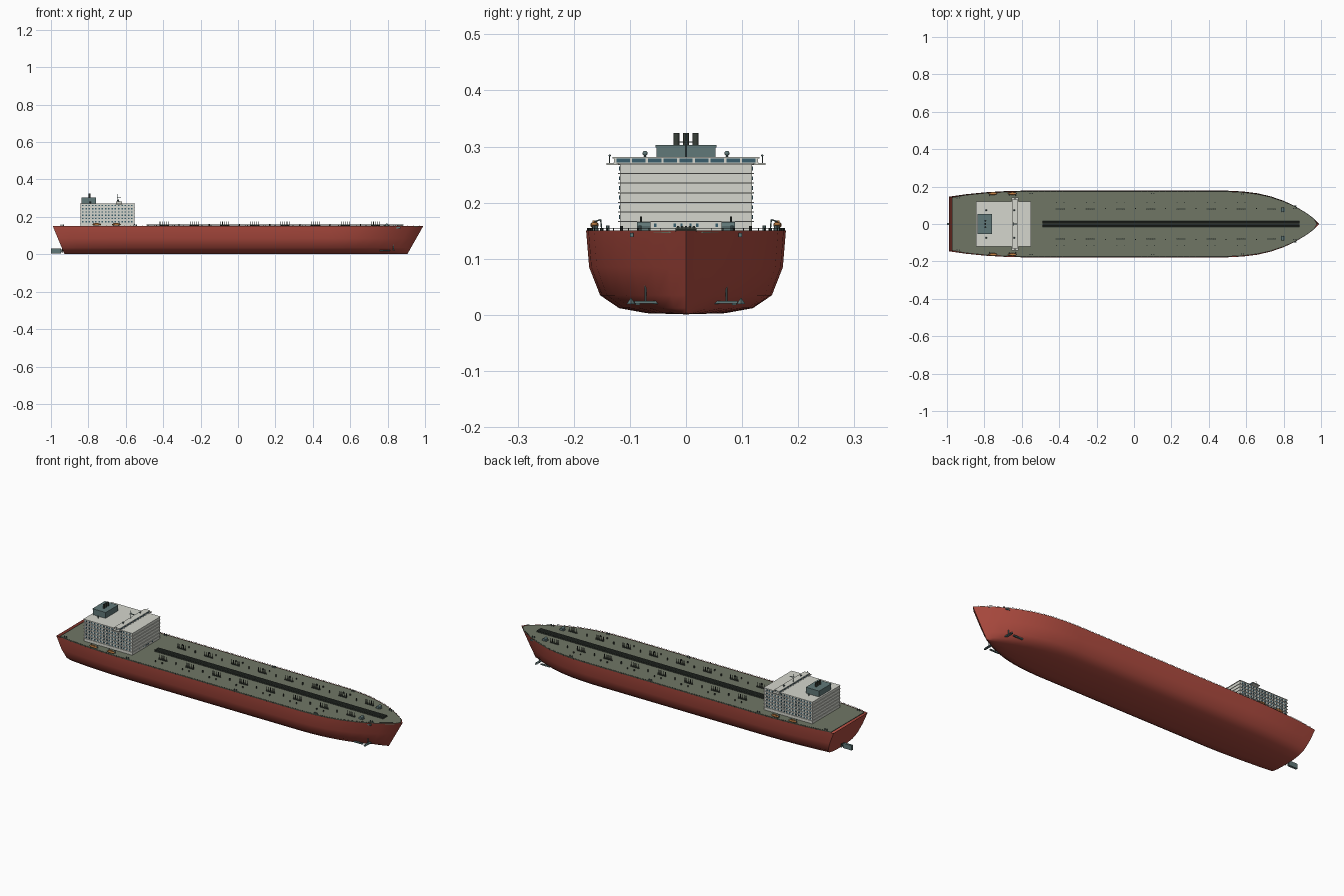
import bpy, bmesh, math
from mathutils import Matrix, Vector

if "Cube" in bpy.data.objects:
    bpy.data.objects.remove(bpy.data.objects["Cube"])


def mat(name, r, g, b):
    m = bpy.data.materials.new(name)
    m.diffuse_color = (r, g, b, 1)
    m.use_nodes = True
    m.node_tree.nodes["Principled BSDF"].inputs["Base Color"].default_value = m.diffuse_color
    return m


RED = mat("hull_red", 0.42, 0.07, 0.05)
DECK = mat("deck_green", 0.16, 0.18, 0.13)
WHITE = mat("house_white", 0.66, 0.67, 0.61)
TEAL = mat("steel_teal", 0.12, 0.19, 0.19)
DARK = mat("dark_steel", 0.04, 0.05, 0.04)
GLASS = mat("window_blue", 0.04, 0.11, 0.15)
ORANGE = mat("boat_orange", 0.55, 0.22, 0.06)


def finish(bm, name, material, smooth=False):
    bmesh.ops.recalc_face_normals(bm, faces=bm.faces)
    me = bpy.data.meshes.new(name)
    bm.to_mesh(me)
    bm.free()
    me.materials.append(material)
    ob = bpy.data.objects.new(name, me)
    bpy.context.collection.objects.link(ob)
    if smooth:
        bpy.context.view_layer.objects.active = ob
        ob.select_set(True)
        bpy.ops.object.shade_smooth_by_angle(angle=math.radians(35))
        ob.select_set(False)
    return ob


def box(bm, x0, x1, y0, y1, z0, z1):
    m = Matrix.Translation(((x0 + x1) / 2, (y0 + y1) / 2, (z0 + z1) / 2))
    bmesh.ops.create_cube(bm, size=1, matrix=m @ Matrix.Diagonal((x1 - x0, y1 - y0, z1 - z0, 1)))


def rod(bm, a, b, r, n=8):
    a, b = Vector(a), Vector(b)
    d = b - a
    m = Matrix.Translation((a + b) / 2) @ d.to_track_quat('Z', 'Y').to_matrix().to_4x4()
    bmesh.ops.create_cone(bm, cap_ends=True, segments=n, radius1=r, radius2=r, depth=d.length, matrix=m)


def ball(bm, p, sx, sy, sz):
    m = Matrix.Translation(p) @ Matrix.Diagonal((sx, sy, sz, 1))
    bmesh.ops.create_uvsphere(bm, u_segments=12, v_segments=8, radius=1, matrix=m)


# Hull plan: deck x, half width
PLAN = [(-.99, .146), (-.9, .159), (-.8, .169), (-.7, .175), (-.6, .178), (-.2, .178), (.2, .178),
        (.5, .178), (.58, .174), (.66, .164), (.73, .148), (.8, .124), (.86, .096), (.92, .06),
        (.96, .031), (.99, 0)]
# Cross-section: width fraction, height
SECTION = [(1, .15), (.97, .085), (.86, .035), (.67, .012), (.39, .003), (0, .001)]


def width(x):
    for (x0, w0), (x1, w1) in zip(PLAN, PLAN[1:]):
        if x0 <= x <= x1:
            return w0 + (w1 - w0) * (x - x0) / (x1 - x0)
    return 0


# Hull shell with raked bow and stern
bm = bmesh.new()
ring = SECTION + [(-f, z) for f, z in SECTION[-2::-1]]
rows = []
for x, w in PLAN:
    k = .914 if x > 0 else .937
    rows.append([bm.verts.new((x * (k + (1 - k) * z / .15), w * f, z)) for f, z in ring])
for a, b in zip(rows, rows[1:]):
    for i in range(len(ring) - 1):
        bm.faces.new((a[i], a[i + 1], b[i + 1], b[i]))
bm.faces.new(rows[0])
bmesh.ops.remove_doubles(bm, verts=bm.verts, dist=1e-5)
finish(bm, "hull", RED, True)

# Main deck plate, inset from the hull edge
bm = bmesh.new()
edge = [(max(x, -.972) if x < .98 else .978, max(w * .975, .001)) for x, w in PLAN]
f = bm.faces.new([bm.verts.new((x, w, .146)) for x, w in edge] +
                 [bm.verts.new((x, -w, .146)) for x, w in reversed(edge)])
up = bmesh.ops.extrude_face_region(bm, geom=[f])["geom"]
bmesh.ops.translate(bm, vec=(0, 0, .004), verts=[v for v in up if isinstance(v, bmesh.types.BMVert)])
finish(bm, "main_deck", DECK)

# Deck edge railing
bm = bmesh.new()
for s in (1, -1):
    pts = [(-.96 + i * .0322, s * width(-.96 + i * .0322) * .985) for i in range(61)]
    for i, (x, y) in enumerate(pts):
        rod(bm, (x, y, .149), (x, y, .155), .0008, 4)
        if i:
            rod(bm, (*pts[i - 1], .1545), (x, y, .1545), .0005, 4)
finish(bm, "deck_railing", DARK)

# Accommodation block: stacked walls and overhanging floor slabs
N, Z0, H = 7, .150, .0172
bm, slabs, win = bmesh.new(), bmesh.new(), bmesh.new()
for i in range(N):
    z = Z0 + i * H
    box(bm, -.842, -.553, -.118, .118, z, z + H - .002)
    box(slabs, -.845, -.55, -.121, .121, z + H - .002, z + H)
    if 0 < i:
        for j in range(16):
            x = -.83 + j * .0175
            for s in (1, -1):
                box(win, x - .004, x + .004, s * .1185 - .001, s * .1185 + .001, z + .004, z + .011)
ROOF = Z0 + N * H
for y in (-.055, -.02, -.008, .008, .02, .055):
    box(win, -.5535, -.552, y - .002, y + .002, .157, .163)
finish(bm, "accommodation_walls", WHITE)
finish(slabs, "accommodation_floors", WHITE)
finish(win, "cabin_windows", GLASS)

# Wheelhouse strip, bridge wings and window posts
bm = bmesh.new()
box(bm, -.655, -.618, -.142, .142, .267, ROOF + .0005)
box(bm, -.652, -.621, -.129, .129, ROOF, .272)
box(bm, -.653, -.62, -.131, .131, .279, .281)
for i in range(10):
    y = -.126 + i * .028
    box(bm, -.6525, -.6205, y - .002, y + .002, .271, .28)
finish(bm, "wheelhouse", WHITE)
bm = bmesh.new()
box(bm, -.651, -.622, -.128, .128, .272, .279)
finish(bm, "wheelhouse_windows", GLASS)

# Funnel with exhaust pipes
bm = bmesh.new()
box(bm, -.836, -.76, -.053, .053, ROOF, .298)
box(bm, -.838, -.758, -.054, .054, .298, .303)
finish(bm, "funnel", TEAL)
bm = bmesh.new()
for y in (-.017, 0, .017):
    rod(bm, (-.795, y, .302), (-.795, y, .324), .0052, 12)
finish(bm, "exhaust_pipes", DARK, True)

# Radar mast, radomes and wing lamps
bm = bmesh.new()
rod(bm, (-.645, 0, .28), (-.645, 0, .322), .0015)
rod(bm, (-.645, -.012, .308), (-.645, .012, .308), .001)
box(bm, -.646, -.625, -.002, .002, .305, .3075)
for s in (1, -1):
    rod(bm, (-.636, s * .136, .27), (-.636, s * .136, .284), .0008)
    ball(bm, (-.636, s * .136, .284), .002, .002, .002)
    for x, z in ((-.79, ROOF), (-.64, .28)):
        rod(bm, (x, s * .073, z), (x, s * .073, z + .006), .0015)
        ball(bm, (x, s * .073, z + .008), .0045, .0045, .0045)
finish(bm, "radar_mast_and_domes", TEAL, True)

# Lifeboats and davits
bm, dav = bmesh.new(), bmesh.new()
for x in (-.755, -.65):
    for s in (1, -1):
        ball(bm, (x, s * .163, .16), .024, .0075, .006)
        box(bm, x - .012, x + .010, s * .163 - .004, s * .163 + .004, .162, .168)
        for d in (-.017, .017):
            rod(dav, (x + d, s * .15, .149), (x + d, s * .152, .17), .0012, 6)
            rod(dav, (x + d, s * .152, .17), (x + d, s * .163, .166), .0012, 6)
finish(bm, "lifeboats", ORANGE, True)
finish(dav, "lifeboat_davits", TEAL)

# Central pipe rack
bm = bmesh.new()
box(bm, -.49, .885, -.018, .018, .15, .152)
for y in (-.014, -.007, 0, .007, .014):
    rod(bm, (-.49, y, .1565), (.885, y, .1565), .0024, 8)
for i in range(29):
    x = -.485 + i * .0487
    box(bm, x - .002, x + .002, -.018, .018, .151, .156)
finish(bm, "cargo_pipe_rack", DARK, True)

# Valve clusters along both sides of the rack, with single vents between
bm, vents = bmesh.new(), bmesh.new()
for i in range(8):
    x = -.395 + i * .1615
    for s in (1, -1):
        y = s * .08
        box(bm, x - .025, x + .025, y - .002, y + .002, .15, .154)
        for j in range(5):
            px = x - .022 + j * .011
            rod(bm, (px, y, .15), (px, y, .175), .0017, 6)
        if i < 7:
            rod(vents, (x + .08, s * .083, .15), (x + .08, s * .083, .163), .003)
        if width(x) > .15:
            for d in (-.02, .02):
                rod(vents, (x + d, s * .115, .15), (x + d, s * .115, .158), .003)
finish(bm, "tank_valve_clusters", DARK)
finish(vents, "deck_vents", DARK)

# Mooring gear: winches, bollards and fairleads
bm = bmesh.new()
for s in (1, -1):
    y = s * .075
    rod(bm, (.795, y - .012, .158), (.795, y + .012, .158), .0075, 12)
    box(bm, .782, .808, y - .009, y + .009, .15, .154)
    for x in (-.94, -.55, .1, .58, .86):
        for d in (-.006, .006):
            rod(bm, (x + d, s * (width(x) - .014), .15), (x + d, s * (width(x) - .014), .159), .003)
    box(bm, .845, .868, s * .097 - .003, s * .097 + .003, .139, .146)
finish(bm, "mooring_gear", TEAL)

# Bow anchors: shank, crown and flukes
bm = bmesh.new()
for s in (1, -1):
    x, y = .832, s * .072
    rod(bm, (x, y, .02), (x, y, .053), .002)
    box(bm, x - .006, x + .006, y - .02, y + .02, .02, .025)
    for d in (-.02, .026):
        m = Matrix.Translation((x, y + s * d, .025))
        bmesh.ops.create_cone(bm, cap_ends=True, segments=4, radius1=.008, radius2=0, depth=.012, matrix=m)
    box(bm, x - .075, x - .02, y + s * .014 - .004, y + s * .014 + .004, .018, .024)
finish(bm, "bow_anchors", TEAL)

# Rudder and propeller
bm = bmesh.new()
box(bm, -1, -.947, -.006, .006, .005, .031)
rod(bm, (-.95, 0, .018), (-.925, 0, .018), .003)
finish(bm, "rudder", TEAL)
bm = bmesh.new()
rod(bm, (-.945, 0, .018), (-.935, 0, .018), .004, 12)
for k in range(4):
    a = k * math.pi / 2 + math.pi / 4
    m = Matrix.Translation((-.94, 0, .018)) @ Matrix.Rotation(a, 4, 'X') @ Matrix.Translation((0, 0, .008)) \
        @ Matrix.Rotation(.5, 4, 'Z') @ Matrix.Diagonal((.0015, .005, .008, 1))
    bmesh.ops.create_uvsphere(bm, u_segments=8, v_segments=6, radius=1, matrix=m)
finish(bm, "propeller", DARK, True)
